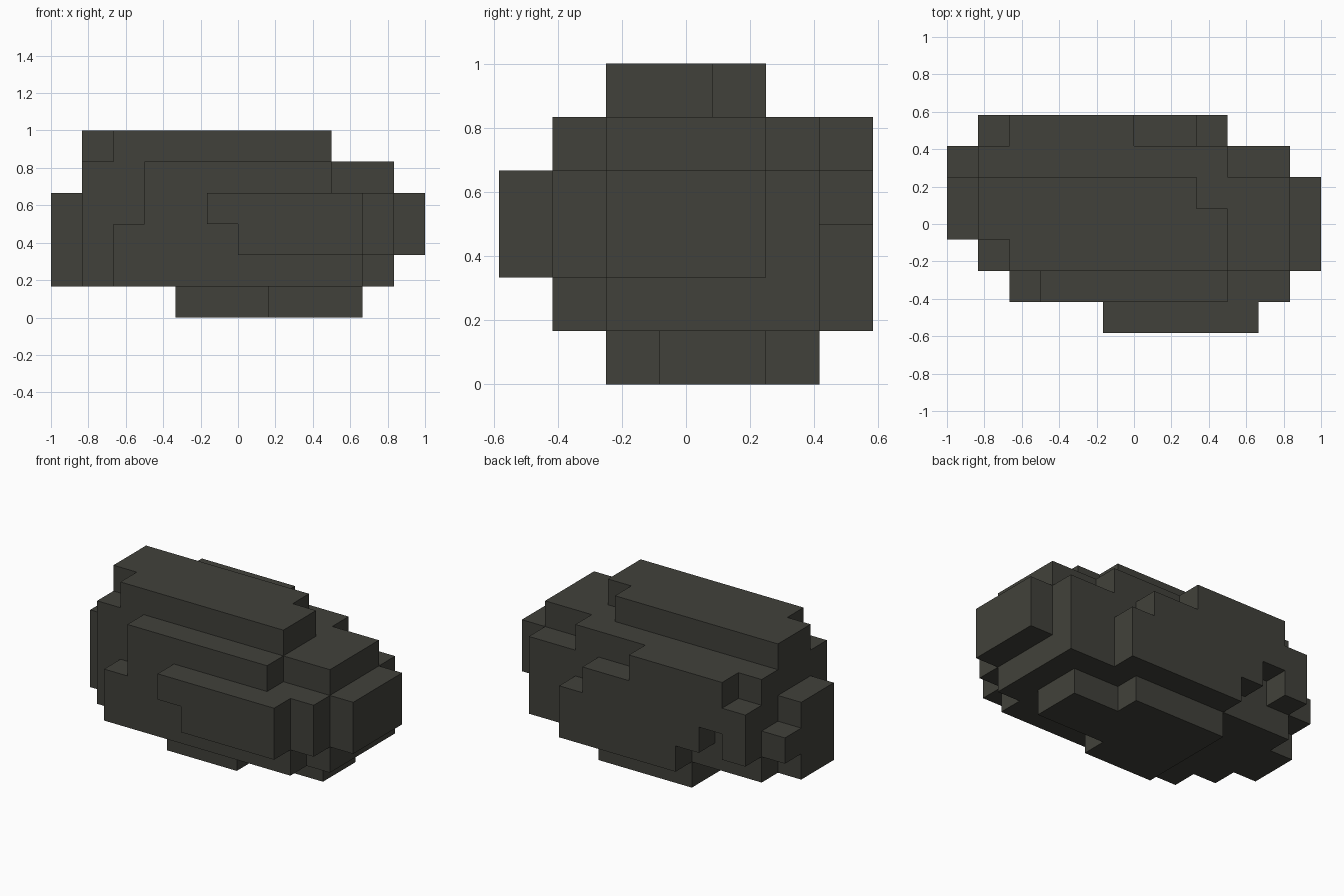
import bpy, bmesh
from mathutils import Vector

if "Cube" in bpy.data.objects:
    bpy.data.objects.remove(bpy.data.objects["Cube"])

STEP = 1 / 6                                  # size of one block
ORIGIN = Vector((-1, -3.5 * STEP, 0))

# Boxes in block units: x0, x1, y0, y1, z0, z1
LAYERS = {
    "core": [(1, 11, 2, 5, 1, 5)],
    "top": [(1, 2, 3, 5, 5, 6), (2, 8, 2, 5, 5, 6), (8, 9, 2, 4, 5, 6)],
    "base": [(4, 7, 2, 6, 0, 1), (7, 8, 3, 6, 0, 1), (8, 10, 3, 5, 0, 1)],
    "front": [(2, 10, 1, 2, 1, 3), (3, 10, 1, 2, 3, 4), (3, 9, 1, 2, 4, 5),
              (10, 11, 1, 2, 2, 4)],
    "front_ledge": [(6, 10, 0, 1, 2, 3), (5, 10, 0, 1, 3, 4)],
    "back": [(1, 9, 5, 6, 1, 5), (9, 11, 5, 6, 1, 4)],
    "back_ledge": [(4, 9, 6, 7, 1, 2), (3, 9, 6, 7, 2, 3), (2, 8, 6, 7, 3, 4),
                   (2, 6, 6, 7, 4, 5), (1, 2, 6, 7, 2, 4)],
    "left_end": [(0, 1, 3, 5, 1, 4), (0, 1, 5, 6, 2, 3)],
    "right_end": [(11, 12, 2, 5, 2, 4)],
}

# Collect the filled blocks
cells = {(x, y, z)
         for boxes in LAYERS.values()
         for x0, x1, y0, y1, z0, z1 in boxes
         for x in range(x0, x1) for y in range(y0, y1) for z in range(z0, z1)}

# Outer skin: a face wherever a block touches empty space
bm = bmesh.new()
corners = {}


def corner(p):
    key = tuple(p)
    if key not in corners:
        corners[key] = bm.verts.new(ORIGIN + Vector(key) * STEP)
    return corners[key]


for cell in cells:
    for axis in range(3):
        for side in (0, 1):
            near = list(cell)
            near[axis] += 1 if side else -1
            if tuple(near) in cells:
                continue
            u, v = (axis + 1) % 3, (axis + 2) % 3
            ring = []
            for du, dv in ((0, 0), (1, 0), (1, 1), (0, 1)):
                p = list(cell)
                p[axis] += side
                p[u] += du
                p[v] += dv
                ring.append(corner(p))
            bm.faces.new(ring if side else ring[::-1])

# Merge flat areas into clean large faces
bmesh.ops.dissolve_limit(bm, angle_limit=0.01, verts=bm.verts[:], edges=bm.edges[:])

mesh = bpy.data.meshes.new("rock")
bm.to_mesh(mesh)
bm.free()

stone = bpy.data.materials.new("dark stone grey")
stone.diffuse_color = (0.053, 0.053, 0.043, 1)
stone.use_nodes = True
stone.node_tree.nodes["Principled BSDF"].inputs["Base Color"].default_value = stone.diffuse_color
mesh.materials.append(stone)

rock = bpy.data.objects.new("rock", mesh)
bpy.context.collection.objects.link(rock)
